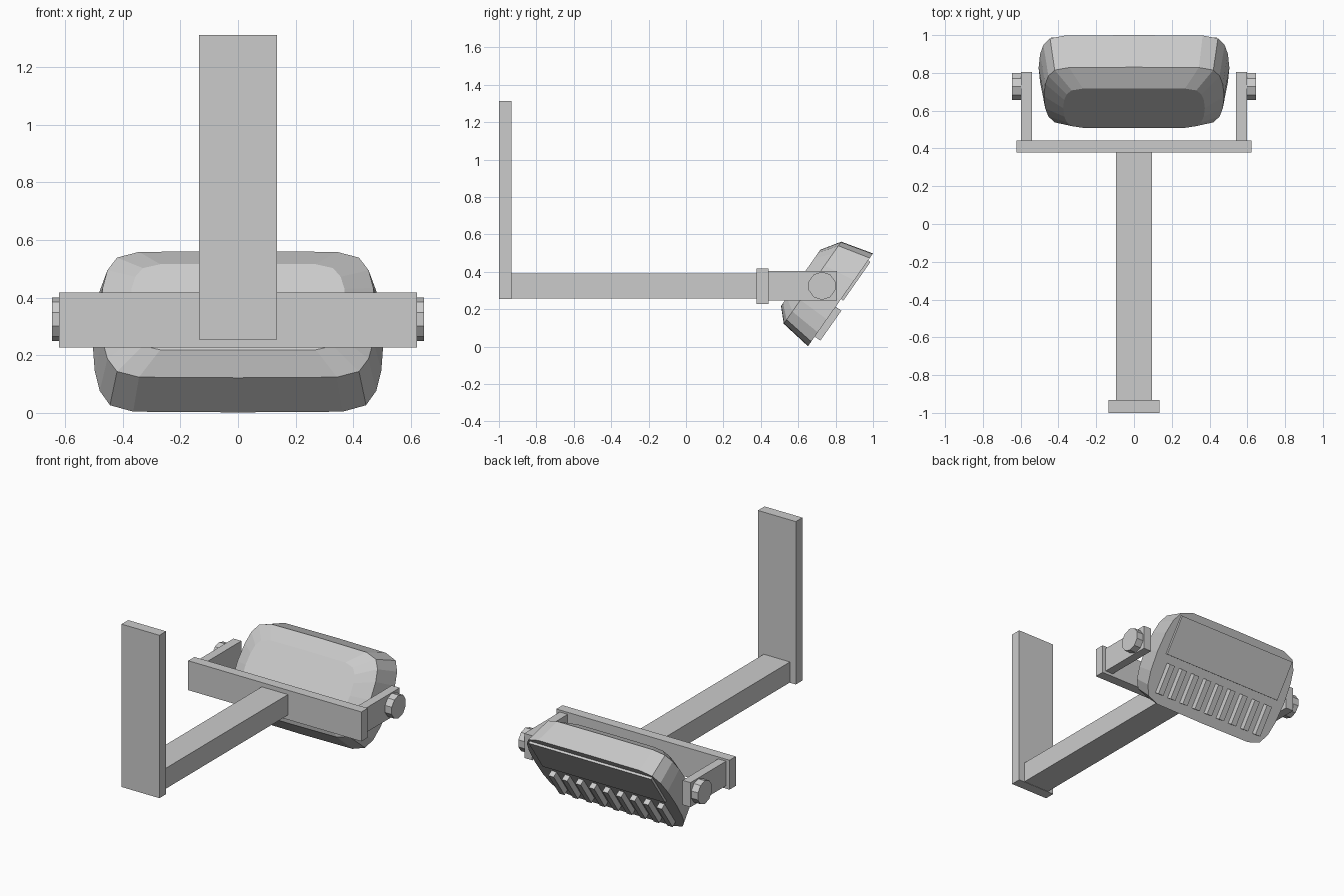
import bpy, bmesh, math
from mathutils import Matrix

if "Cube" in bpy.data.objects:
    bpy.data.objects.remove(bpy.data.objects["Cube"])

grey = bpy.data.materials.new("light_grey")
grey.diffuse_color = (0.6, 0.6, 0.6, 1)
grey.use_nodes = True
grey.node_tree.nodes["Principled BSDF"].inputs["Base Color"].default_value = grey.diffuse_color

# lamp frame: local x = width, local y = up the glass, local z = towards the back
TILT = Matrix.Translation((0, 0.826, 0.250)) @ Matrix.Rotation(math.radians(55), 4, 'X')


def finish(name, bm, matrix=None):
    bmesh.ops.recalc_face_normals(bm, faces=bm.faces[:])
    mesh = bpy.data.meshes.new(name)
    bm.to_mesh(mesh)
    bm.free()
    mesh.materials.append(grey)
    ob = bpy.data.objects.new(name, mesh)
    bpy.context.collection.objects.link(ob)
    if matrix:
        ob.matrix_world = matrix
    return ob


def box(name, x, y, z, matrix=None):
    bm = bmesh.new()
    bmesh.ops.create_cube(bm, size=1)
    for v in bm.verts:
        for i, (lo, hi) in enumerate((x, y, z)):
            v.co[i] = lo if v.co[i] < 0 else hi
    return finish(name, bm, matrix)


# wall plate, arm and yoke
box("wall_plate", (-0.136, 0.136), (-1.0, -0.932), (0.255, 1.312))
box("arm", (-0.094, 0.094), (-0.932, 0.378), (0.257, 0.39))
box("yoke_bar", (-0.622, 0.622), (0.378, 0.442), (0.227, 0.418))

for side, s in (("left", -1), ("right", 1)):
    box("yoke_lug_" + side, sorted((s * 0.54, s * 0.597)), (0.442, 0.806), (0.246, 0.405))
    # ten-sided pivot bolt
    bm = bmesh.new()
    bmesh.ops.create_cone(bm, cap_ends=True, segments=10, radius1=0.075, radius2=0.075, depth=0.05)
    turn = Matrix.Rotation(math.radians(90), 4, 'X') @ Matrix.Rotation(math.radians(90), 4, 'Y')
    bm.transform(Matrix.Rotation(math.radians(90), 4, 'Y'))
    # put a corner on the y axis
    bm.transform(Matrix.Rotation(math.radians(90), 4, 'X'))
    bm.transform(Matrix.Translation((s * 0.62, 0.727, 0.325)))
    finish("pivot_bolt_" + side, bm)

# lamp housing: three rounded outlines bridged from glass side to back
quarter = [(1, 0), (0.985, 0.42), (0.95, 0.7), (0.88, 0.9), (0.72, 0.99), (0, 1)]
outline = quarter[:-1] + [(-x, y) for x, y in reversed(quarter)][:-1]
outline += [(-x, -y) for x, y in outline]
# half width, half height, centre height, depth
sections = [(0.505, 0.303, 0.0, 0.0), (0.477, 0.268, -0.011, 0.175), (0.375, 0.183, -0.026, 0.242)]
bm = bmesh.new()
rings = [[bm.verts.new((x * w, y * h + c, d)) for x, y in outline] for w, h, c, d in sections]
n = len(outline)
for a, b in zip(rings, rings[1:]):
    for i in range(n):
        j = (i + 1) % n
        bm.faces.new((a[i], a[j], b[j], b[i]))
bm.faces.new(rings[0])
bm.faces.new(rings[-1])
finish("lamp_housing", bm, TILT)

# glass panel and cooling fins
box("glass_panel", (-0.44, 0.44), (0.005, 0.258), (-0.015, 0.01), TILT)
for i in range(9):
    x = (i - 4) * 0.097
    box(f"cooling_fin_{i + 1}", (x - 0.019, x + 0.019), (-0.24, -0.045), (-0.037, 0.01), TILT)
